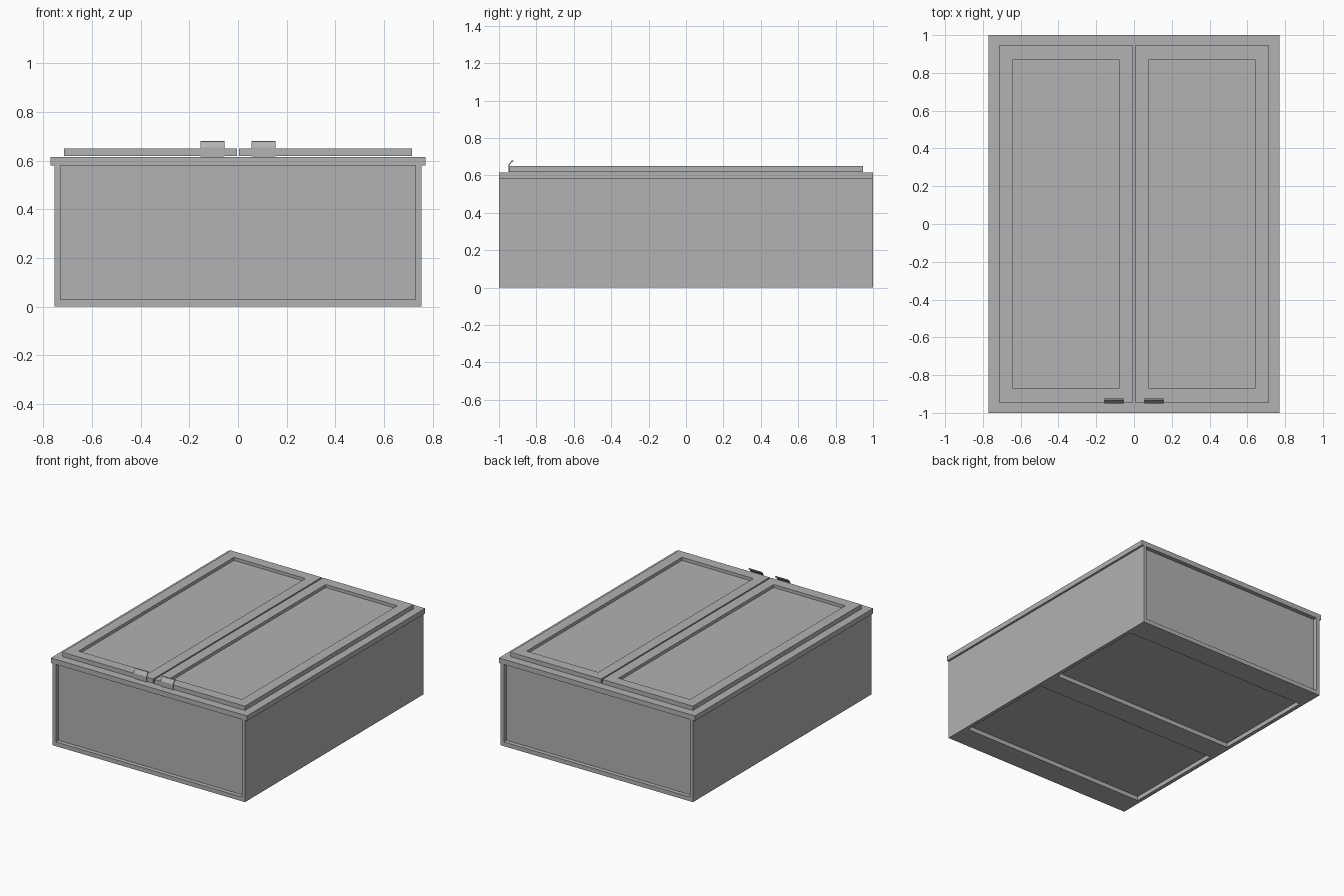
import bpy
import bmesh
from mathutils import Vector

old = bpy.data.objects.get("Cube")
if old:
    bpy.data.objects.remove(old, do_unlink=True)

grey = bpy.data.materials.new("plain_grey")
grey.use_nodes = True
colour = (0.445, 0.445, 0.445, 1)
grey.diffuse_color = colour
grey.node_tree.nodes["Principled BSDF"].inputs["Base Color"].default_value = colour


def make_object(name, bm):
    bmesh.ops.recalc_face_normals(bm, faces=bm.faces)
    mesh = bpy.data.meshes.new(name)
    bm.to_mesh(mesh)
    bm.free()
    mesh.materials.append(grey)
    obj = bpy.data.objects.new(name, mesh)
    bpy.context.collection.objects.link(obj)
    return obj


def box_mesh(x, y, z):
    bm = bmesh.new()
    bmesh.ops.create_cube(bm, size=1)
    for v in bm.verts:
        v.co = Vector([r[0] if c < 0 else r[1] for c, r in zip(v.co, (x, y, z))])
    return bm


def box(name, x, y, z):
    return make_object(name, box_mesh(x, y, z))


def extrude_profile(name, points, axis, start, end):
    """Extrude a closed 2D outline along x (outline in y,z) or y (outline in x,z)."""
    bm = bmesh.new()
    place = (lambda a, b: (start, a, b)) if axis == "x" else (lambda a, b: (a, start, b))
    face = bm.faces.new([bm.verts.new(place(a, b)) for a, b in points])
    ext = bmesh.ops.extrude_face_region(bm, geom=[face])
    move = Vector((end - start, 0, 0)) if axis == "x" else Vector((0, end - start, 0))
    bmesh.ops.translate(bm, vec=move,
                        verts=[g for g in ext["geom"] if isinstance(g, bmesh.types.BMVert)])
    return make_object(name, bm)


def cut(obj, x, y, z):
    """Cut a rectangular opening, then drop the cutter."""
    cutter = box("cutter", x, y, z)
    cutter.hide_render = True
    mod = obj.modifiers.new("opening", "BOOLEAN")
    mod.operation = "DIFFERENCE"
    mod.solver = "EXACT"
    mod.object = cutter
    bpy.context.view_layer.objects.active = obj
    bpy.ops.object.modifier_apply(modifier=mod.name)
    bpy.data.objects.remove(cutter, do_unlink=True)


W, IN, T, H = 0.755, 0.73, 0.03, 0.58

# Carcass: two sides and a back in one channel, with two back openings
carcass = extrude_profile("carcass", [(-W, 0), (W, 0), (W, H), (IN, H), (IN, T),
                                      (-IN, T), (-IN, H), (-W, H)], "y", -1, 1)
cut(carcass, (-0.728, 0.728), (0.085, 0.83), (-0.1, 0.05))
cut(carcass, (-0.728, 0.728), (-0.83, -0.085), (-0.1, 0.05))
box("back_panel", (-IN, IN), (-0.97, 0.97), (T, 0.04))

# Recessed end panels
box("bottom_panel", (-IN, IN), (-0.97, -0.94), (T, H))
box("top_panel", (-IN, IN), (0.94, 0.97), (T, H))

# Overhanging face frame with one opening behind each door
frame = box("face_frame", (-0.77, 0.77), (-1, 1), (H, 0.616))
cut(frame, (0.06, 0.66), (-0.88, 0.88), (0.5, 0.7))
cut(frame, (-0.66, -0.06), (-0.88, 0.88), (0.5, 0.7))

for side, label in ((1, "left"), (-1, "right")):
    # Door with a sunken centre panel
    bm = box_mesh(sorted((side * 0.005, side * 0.716)), (-0.945, 0.945), (0.619, 0.65))
    top = max(bm.faces, key=lambda f: f.calc_center_median().z)
    bmesh.ops.inset_region(bm, faces=[top], thickness=0.105)
    ext = bmesh.ops.extrude_face_region(bm, geom=[top])
    bmesh.ops.translate(bm, vec=(0, 0, -0.022),
                        verts=[g for g in ext["geom"] if isinstance(g, bmesh.types.BMVert)])
    if top.is_valid:
        bm.faces.remove(top)
    make_object(label + "_door", bm)

    # Bent edge pull: flat on the door edge, then leaning back to a lip
    pull = [(-0.945, 0.617), (-0.945, 0.653), (-0.934, 0.668), (-0.922, 0.674),
            (-0.922, 0.681), (-0.932, 0.68), (-0.949, 0.655), (-0.949, 0.617)]
    extrude_profile(label + "_door_pull", pull, "x", side * 0.055, side * 0.155)
